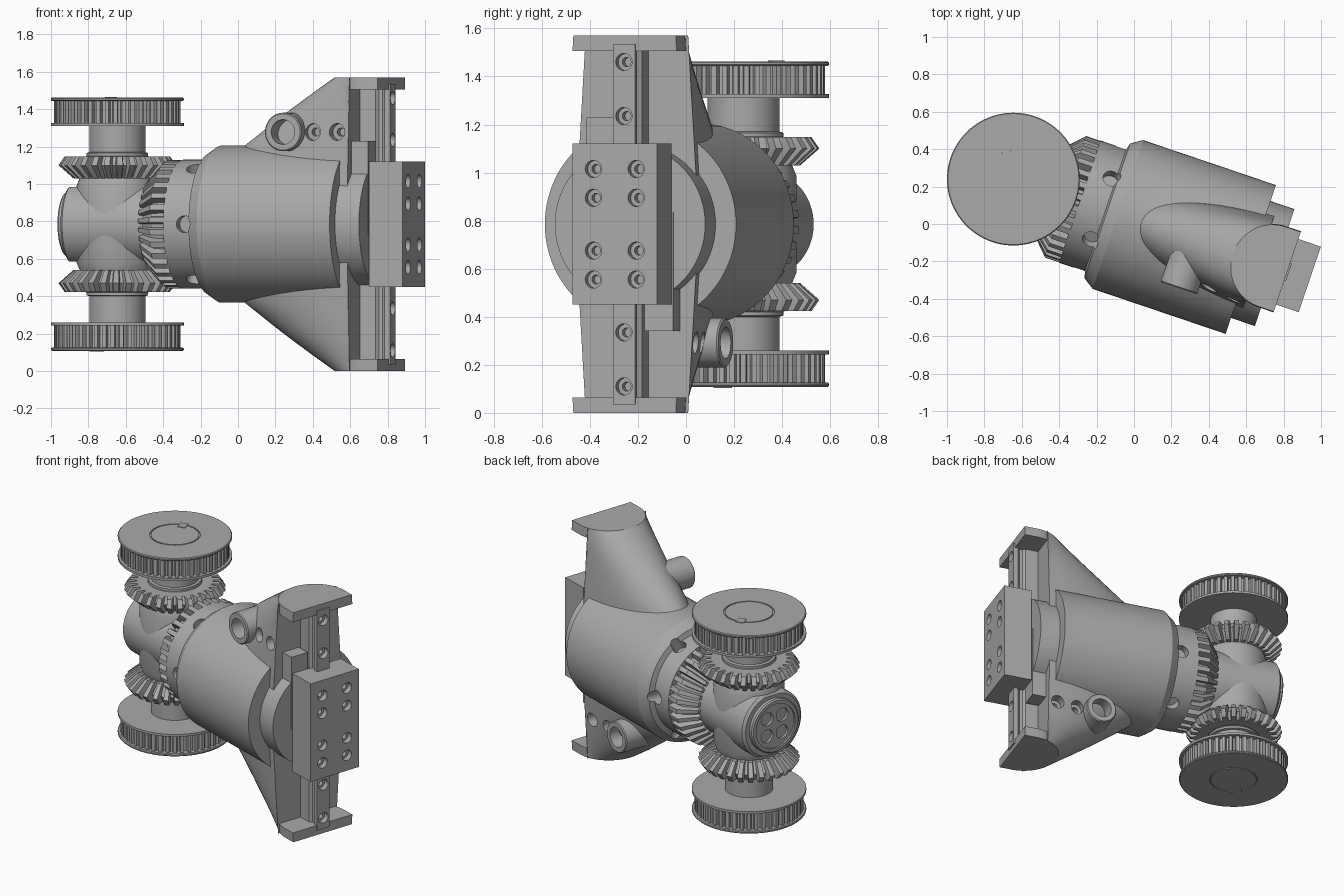
import bpy, bmesh
from math import sin, cos, pi, radians, sqrt
from mathutils import Matrix, Vector

cube = bpy.data.objects.get("Cube")
if cube:
    bpy.data.objects.remove(cube, do_unlink=True)

grey = bpy.data.materials.new("plain_grey")
grey.use_nodes = True
grey.diffuse_color = (0.4, 0.4, 0.4, 1)
grey.node_tree.nodes["Principled BSDF"].inputs["Base Color"].default_value = (0.4, 0.4, 0.4, 1)

# Local frame: x along the arm, z along the pulley shaft, origin where they cross
FRAME = Matrix.Translation((-0.645, 0.24, 0.785)) @ Matrix.Rotation(radians(-18.7), 4, 'Z')
ALONG_X = Matrix.Rotation(pi / 2, 4, 'Y')
TOWARD_FRONT = Matrix.Rotation(pi / 2, 4, 'X')
HALF_TURN = Matrix.Rotation(pi, 4, 'X')
SIDES = (("upper", Matrix.Identity(4)), ("lower", HALF_TURN))


def at(x, y, z):
    return Matrix.Translation((x, y, z))


def loft(bm, rings, m=Matrix.Identity(4)):
    """Skin a list of equal point rings and cap both ends."""
    rows = [[bm.verts.new(m @ Vector(p)) for p in ring] for ring in rings]
    n = len(rows[0])
    for a, b in zip(rows, rows[1:]):
        for i in range(n):
            j = (i + 1) % n
            bm.faces.new((a[i], a[j], b[j], b[i]))
    bm.faces.new(rows[0][::-1])
    bm.faces.new(rows[-1])


def lathe(bm, profile, m=Matrix.Identity(4), n=64):
    loft(bm, [[(r * cos(2 * pi * i / n), r * sin(2 * pi * i / n), z) for i in range(n)]
              for r, z in profile], m)


def toothed(bm, n, stations, m=Matrix.Identity(4)):
    """Gear skin; each station is (tip radius, root radius, height)."""
    rings = []
    for tip, root, z in stations:
        ring = []
        for k in range(n):
            for f, r in ((0, root), (0.3, root), (0.42, tip), (0.88, tip)):
                a = 2 * pi * (k + f) / n
                ring.append((r * cos(a), r * sin(a), z))
        rings.append(ring)
    loft(bm, rings, m)


def box(bm, x, y, z, m=Matrix.Identity(4)):
    loft(bm, [[(x[0], y[0], h), (x[1], y[0], h), (x[1], y[1], h), (x[0], y[1], h)] for h in z], m)


def finish(bm, name, cutter=None):
    """Turn the bmesh into a shaded object, minus an optional cutter."""
    def make(b, label):
        bmesh.ops.recalc_face_normals(b, faces=b.faces)
        b.transform(FRAME)
        me = bpy.data.meshes.new(label)
        b.to_mesh(me)
        b.free()
        me.materials.append(grey)
        o = bpy.data.objects.new(label, me)
        bpy.context.collection.objects.link(o)
        return o
    ob = make(bm, name)
    for o in bpy.context.selected_objects:
        o.select_set(False)
    bpy.context.view_layer.objects.active = ob
    ob.select_set(True)
    if cutter:
        cut = make(cutter, name + "_cutter")
        cut.hide_render = True
        mod = ob.modifiers.new("holes", 'BOOLEAN')
        mod.operation, mod.solver, mod.object = 'DIFFERENCE', 'EXACT', cut
        bpy.ops.object.modifier_apply(modifier=mod.name)
        bpy.data.objects.remove(cut, do_unlink=True)
    bpy.ops.object.shade_smooth_by_angle(angle=radians(28))
    return ob


def screw_hole(bm, m):
    """Counterbored hole going down from the local origin."""
    lathe(bm, [(0.036, 0.02), (0.036, -0.035), (0.019, -0.035), (0.019, -0.07)], m, 24)


# Pulleys, shafts and small bevel gears, above and below the arm
for side, m in SIDES:
    b = bmesh.new()
    toothed(b, 46, [(0.338, 0.312, 0.535), (0.338, 0.312, 0.67)], m)
    lathe(b, [(0.15, 0.525), (0.355, 0.525), (0.355, 0.541), (0.3, 0.541)], m, 96)
    lathe(b, [(0.3, 0.659), (0.35, 0.659), (0.355, 0.664), (0.355, 0.672), (0.35, 0.677),
              (0.157, 0.677), (0.157, 0.668), (0.149, 0.668), (0.149, 0.677)], m, 96)
    finish(b, side + "_pulley")
    b = bmesh.new()
    box(b, (-0.025, 0.025), (-0.03, 0.03), (0.66, 0.681),
        m @ Matrix.Rotation(radians(33), 4, 'Z') @ at(0, 0.14, 0))
    finish(b, side + "_shaft_key")
    b = bmesh.new()
    lathe(b, [(0.15, 0.2), (0.15, 0.53)], m)
    lathe(b, [(0.2, 0.34), (0.165, 0.365), (0.165, 0.38), (0.15, 0.385)], m)
    finish(b, side + "_shaft")
    b = bmesh.new()
    toothed(b, 28, [(0.235, 0.2, 0.245), (0.315, 0.265, 0.315), (0.282, 0.235, 0.362)], m)
    finish(b, side + "_bevel_gear")

# Central cross hub
b = bmesh.new()
lathe(b, [(0.21, -0.25), (0.228, -0.235), (0.228, 0.3)], ALONG_X)
for v in b.verts:
    v.co.z = max(-0.2, min(0.2, v.co.z))
cut = bmesh.new()
finish(b, "hub_barrel")
cut.free()
b = bmesh.new()
lathe(b, [(0.15, -0.26), (0.2, -0.25), (0.22, -0.2), (0.22, 0.2), (0.2, 0.25), (0.15, 0.26)])
finish(b, "hub_post")
b, cut = bmesh.new(), bmesh.new()
lathe(b, [(0.18, -0.2), (0.18, -0.272), (0.172, -0.28), (0.15, -0.28), (0.15, -0.268)], ALONG_X)
for k in range(4):
    a = pi / 4 + k * pi / 2
    lathe(cut, [(0.045, -0.3), (0.045, -0.245), (0.025, -0.245), (0.025, -0.215)],
          at(0, 0.082 * cos(a), 0.082 * sin(a)) @ ALONG_X, 24)
finish(b, "hub_end_cap", cut)

# Large bevel gear on the arm
b = bmesh.new()
toothed(b, 32, [(0.245, 0.21, 0.2), (0.343, 0.295, 0.295), (0.343, 0.31, 0.39)], ALONG_X)
finish(b, "arm_bevel_gear")

# Round drum with a collar and six radial holes
b, cut = bmesh.new(), bmesh.new()
lathe(b, [(0.25, 0.375), (0.345, 0.375), (0.345, 0.52), (0.38, 0.53), (0.42, 0.59),
          (0.42, 1.34), (0.3, 1.34)], ALONG_X, 96)
for k in range(6):
    turn = Matrix.Rotation(k * pi / 3, 4, 'X')
    lathe(cut, [(0.045, 0.29), (0.045, 0.45)], turn @ at(0.495, 0, 0) @ TOWARD_FRONT, 24)
finish(b, "drum", cut)

# Flared housing: half-ellipse slices stacked along z
NOSE = [(0, 0.62), (0.3, 0.64), (0.41, 0.71), (0.47, 0.79), (0.53, 0.87), (0.6, 0.966),
        (0.69, 1.095), (0.785, 1.24)]


def slice_ring(h, nose, back, clip):
    w = 0.225 + (0.785 - abs(h)) * 0.06
    ring = []
    for i in range(41):
        a = pi / 2 + pi * i / 40
        ring.append((min(clip, 1.46 + (1.46 - nose) * cos(a)), w * sin(a), h))
    return [(back, ring[0][1], h)] + ring + [(back, ring[-1][1], h)]


b, cut = bmesh.new(), bmesh.new()
levels = [(-h, x) for h, x in NOSE[:0:-1]] + NOSE
loft(b, [slice_ring(h, x, 1.386, 1.385) for h, x in levels])
for side, m in SIDES:
    for x in (1.177, 1.32):
        lathe(cut, [(0.045, 0.32), (0.045, 0.17), (0.022, 0.17), (0.022, 0.12)],
              m @ at(x, 0, 0.493) @ TOWARD_FRONT, 28)
finish(b, "flared_housing", cut)

for side, m in SIDES:
    # End flange closing the housing
    b = bmesh.new()
    loft(b, [slice_ring(h, 1.24, 1.546, 1.5) for h in (0.72, 0.785)], m)
    finish(b, side + "_end_flange")
    # Side port tube
    b = bmesh.new()
    lathe(b, [(0.103, 0.0), (0.103, 0.262), (0.097, 0.268), (0.066, 0.268), (0.066, 0.13)],
          m @ at(1.025, 0, 0.493) @ TOWARD_FRONT, 48)
    finish(b, side + "_side_port")
    # Sliding arm beside the rail
    b = bmesh.new()
    box(b, (1.36, 1.478), (-0.19, -0.065), (-0.05, 0.445), m)
    finish(b, side + "_slide_arm")

# Round turning disc behind the carriage
b = bmesh.new()
lathe(b, [(0.33, 1.3), (0.33, 1.475)], ALONG_X, 96)
finish(b, "turning_disc")

# Guide rail with a waist groove and four screw holes
b, cut = bmesh.new(), bmesh.new()
half = [(1.37, 0.052), (1.475, 0.052), (1.49, 0.036), (1.51, 0.036), (1.525, 0.048), (1.555, 0.048)]
outline = [(x, -y) for x, y in half] + half[::-1]
loft(b, [[(x, y, h) for x, y in outline] for h in (-0.75, 0.75)])
for h in (-0.675, -0.45, 0.45, 0.675):
    screw_hole(cut, at(1.555, 0, h) @ ALONG_X)
finish(b, "guide_rail", cut)

# Carriage block with eight screw holes
b, cut = bmesh.new(), bmesh.new()
box(b, (1.483, 1.673), (-0.185, 0.185), (-0.335, 0.335))
for y in (-0.094, 0.094):
    for h in (-0.23, -0.11, 0.11, 0.23):
        screw_hole(cut, at(1.673, y, h) @ ALONG_X)
finish(b, "carriage_block", cut)
